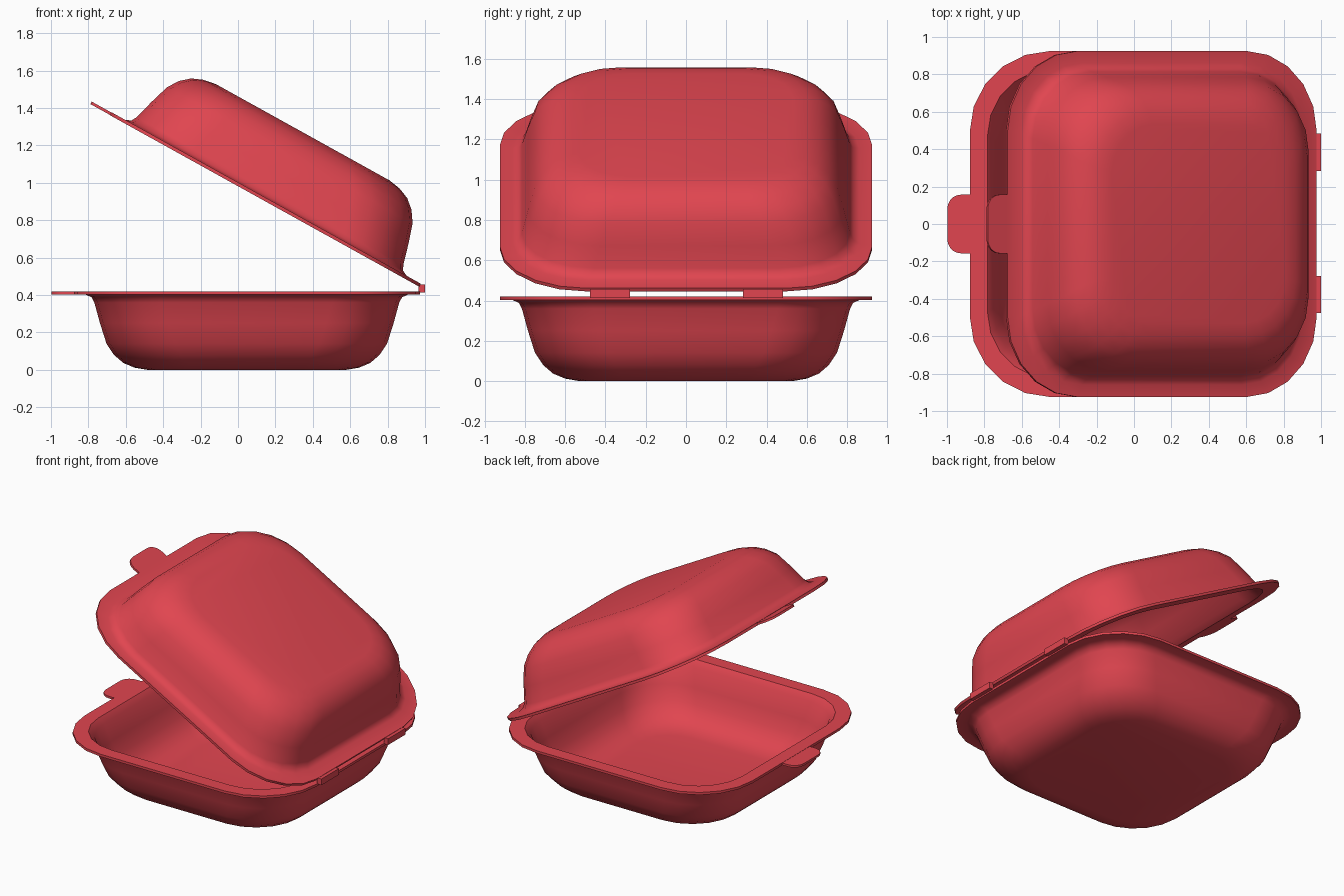
import bpy, bmesh
from math import sin, cos, pi, radians
from mathutils import Matrix, Vector

if "Cube" in bpy.data.objects:
    bpy.data.objects.remove(bpy.data.objects["Cube"])

mat = bpy.data.materials.new("red_foam")
mat.diffuse_color = (0.75, 0.06, 0.08, 1)
mat.use_nodes = True
mat.node_tree.nodes["Principled BSDF"].inputs["Base Color"].default_value = mat.diffuse_color


def finish(bm, name, matrix):
    bm.transform(matrix)
    bmesh.ops.recalc_face_normals(bm, faces=bm.faces)
    me = bpy.data.meshes.new(name)
    bm.to_mesh(me)
    bm.free()
    me.materials.append(mat)
    ob = bpy.data.objects.new(name, me)
    bpy.context.collection.objects.link(ob)
    me.polygons.foreach_set("use_smooth", [True] * len(me.polygons))
    me.set_sharp_from_angle(angle=radians(40))
    return ob


def ring(hx, hy, r, seg=5):
    """Rounded rectangle outline."""
    pts = []
    for k, (sx, sy) in enumerate([(1, 1), (-1, 1), (-1, -1), (1, -1)]):
        for i in range(seg + 1):
            a = (k + i / seg) * pi / 2
            pts.append((sx * (hx - r) + r * cos(a), sy * (hy - r) + r * sin(a)))
    return pts


# Tray section: half width, corner radius, height (outside up, rim, inside down)
SECTION = [(0.53, 0.25, 0), (0.60, 0.30, 0.012), (0.66, 0.34, 0.037), (0.71, 0.36, 0.08),
           (0.75, 0.36, 0.14), (0.785, 0.36, 0.25), (0.815, 0.36, 0.36), (0.83, 0.36, 0.388),
           (0.86, 0.37, 0.402), (0.925, 0.43, 0.402), (0.925, 0.43, 0.42),
           (0.83, 0.355, 0.42), (0.80, 0.35, 0.38), (0.765, 0.345, 0.25), (0.73, 0.345, 0.15),
           (0.69, 0.34, 0.092), (0.645, 0.32, 0.053), (0.59, 0.29, 0.029), (0.52, 0.24, 0.018)]


def shell(name, rim_x, matrix):
    bm = bmesh.new()
    loops = []
    for h, r, z in SECTION:
        hx = rim_x if h == 0.925 else h
        loops.append([bm.verts.new((x, y, z)) for x, y in ring(hx, h, r)])
    for a, b in zip(loops, loops[1:]):
        for i in range(len(a)):
            j = (i + 1) % len(a)
            bm.faces.new((a[i], a[j], b[j], b[i]))
    bm.faces.new(loops[0])
    bm.faces.new(loops[-1])
    return finish(bm, name, matrix)


# Rounded pull tab on the front edge
def tab(name, rim_x, matrix):
    bm = bmesh.new()
    r, w, out = 0.075, 0.157, rim_x + 0.12
    pts = [(-rim_x + 0.03, w)]
    pts += [(-out + r - r * sin(a), w - r + r * cos(a)) for a in [i * pi / 10 for i in range(6)]]
    pts += [(x, -y) for x, y in reversed(pts)]
    face = bm.faces.new([bm.verts.new((x, y, 0.4035)) for x, y in pts])
    ext = bmesh.ops.extrude_face_region(bm, geom=[face])["geom"]
    bmesh.ops.translate(bm, vec=(0, 0, 0.015),
                        verts=[v for v in ext if isinstance(v, bmesh.types.BMVert)])
    return finish(bm, name, matrix)


base_m = Matrix.Translation((0.047, 0, 0))
LID_X = 0.945
# Lid: tray turned over, pivoted at its back edge and swung open
lid_m = (Matrix.Translation((0.977, 0, 0.461)) @ Matrix.Rotation(radians(29), 4, 'Y')
         @ Matrix.Translation((-LID_X, 0, 0.402)) @ Matrix.Diagonal((1, 1, -1, 1)))

shell("base_tray", 0.925, base_m)
tab("base_tab", 0.925, base_m)
shell("lid", LID_X, lid_m)
tab("lid_tab", LID_X, lid_m)

# Hinge strips
for side, y in (("left", -0.377), ("right", 0.383)):
    bm = bmesh.new()
    bmesh.ops.create_cube(bm, size=1)
    finish(bm, "hinge_" + side,
           Matrix.Translation((0.983, y, 0.435)) @ Matrix.Diagonal((0.034, 0.2, 0.045, 1)))
